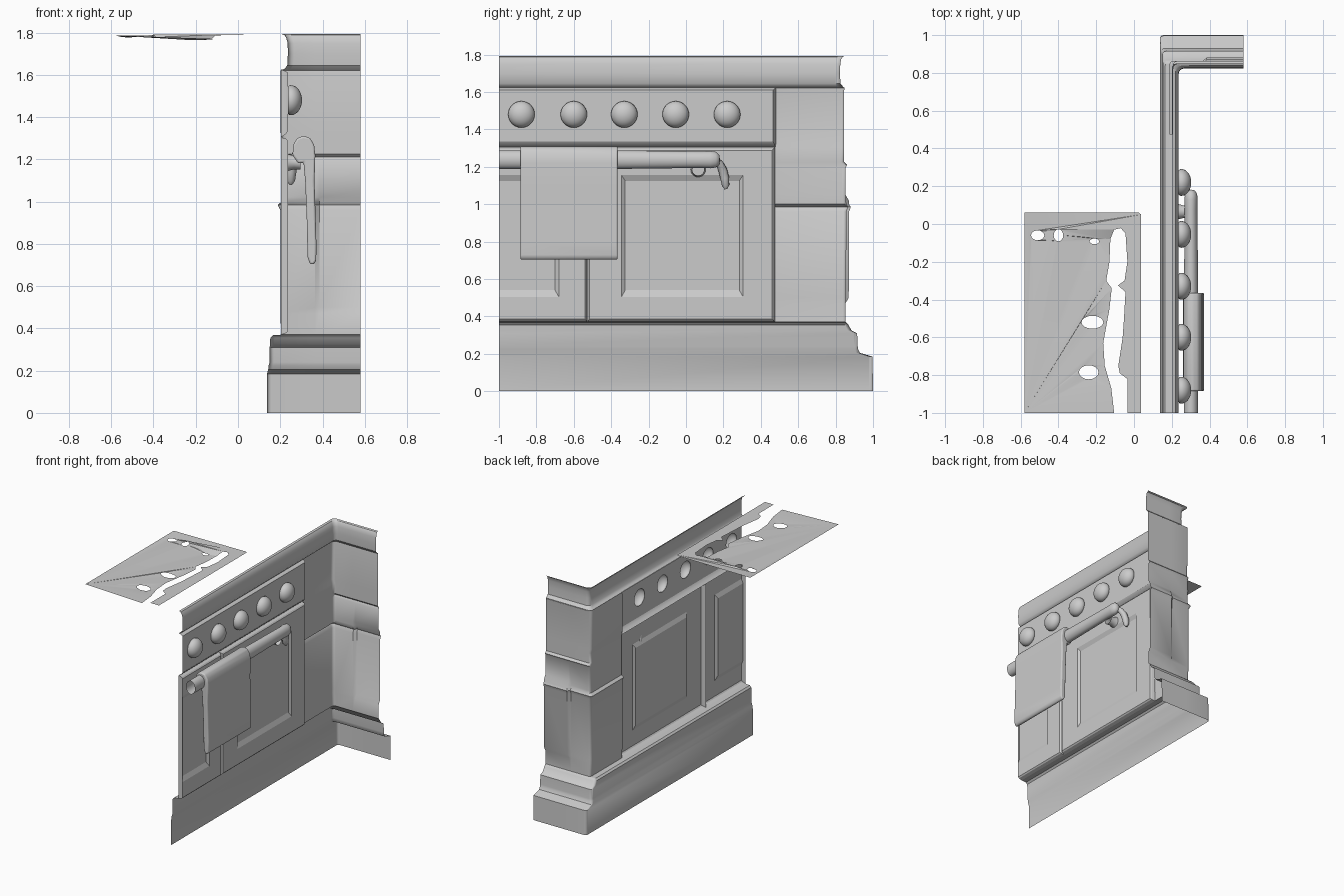
import bpy, bmesh, math
from mathutils import Vector

if "Cube" in bpy.data.objects:
    bpy.data.objects.remove(bpy.data.objects["Cube"])


def finish(name, bm, smooth=35, bevel=0):
    bmesh.ops.remove_doubles(bm, verts=bm.verts[:], dist=0.0004)
    bmesh.ops.recalc_face_normals(bm, faces=bm.faces[:])
    me = bpy.data.meshes.new(name)
    bm.to_mesh(me)
    bm.free()
    ob = bpy.data.objects.new(name, me)
    bpy.context.collection.objects.link(ob)
    if bevel:
        m = ob.modifiers.new("soft_edges", 'BEVEL')
        m.width, m.segments = bevel, 3
    bpy.ops.object.select_all(action='DESELECT')
    ob.select_set(True)
    bpy.context.view_layer.objects.active = ob
    bpy.ops.object.shade_smooth_by_angle(angle=math.radians(smooth))
    return ob


def loft(name, rows, closed=False, cap_end=False, smooth=35):
    bm = bmesh.new()
    rings = [[bm.verts.new(p) for p in r] for r in rows]
    n = len(rings[0])
    for a, b in zip(rings, rings[1:]):
        for i in range(n if closed else n - 1):
            j = (i + 1) % n
            bm.faces.new((a[i], a[j], b[j], b[i]))
    if cap_end:
        bm.faces.new(rings[-1])
    return finish(name, bm, smooth)


def corner_path(x, y, z, y_start, r=0.02, dent=0.0):
    # runs along the front, round the corner, then along the side return
    pts = [(x, y_start, z)]
    for k in range(5):
        a = math.pi / 2 * k / 4
        pts.append((x + r - r * math.cos(a), y - r + r * math.sin(a), z))
    return pts + [(0.365, y, z), (0.385, y + dent, z), (0.58, y + dent, z)]


def nested(name, rects):
    # concentric rectangles (y0, y1, z0, z1, x), joined into stepped relief
    rows = [[(x, a, c), (x, b, c), (x, b, d), (x, a, d)] for a, b, c, d, x in rects]
    return loft(name, rows, closed=True, cap_end=True, smooth=20)


def revolve(name, profile, centre, axis, n=28, flat=1.0):
    rows = []
    for t, r in profile:
        ring = []
        for k in range(n):
            a = 2 * math.pi * k / n
            p = (t, r * math.cos(a), r * math.sin(a)) if axis == 'x' else \
                (flat * r * math.cos(a), t, r * math.sin(a))
            ring.append(Vector(centre) + Vector(p))
        rows.append(ring)
    return loft(name, rows, closed=True, smooth=50)


def ellipse(u, v, ru, rv, n=24):
    return [(u + ru * math.cos(2 * math.pi * k / n), v + rv * math.sin(2 * math.pi * k / n))
            for k in range(n)]


def plate(name, loops, place):
    # flat sheet with holes, first loop is the outline
    cu = bpy.data.curves.new(name, 'CURVE')
    cu.dimensions, cu.fill_mode = '2D', 'BOTH'
    for lp in loops:
        s = cu.splines.new('POLY')
        s.points.add(len(lp) - 1)
        for p, (u, v) in zip(s.points, lp):
            p.co = (u, v, 0, 1)
        s.use_cyclic_u = True
    tmp = bpy.data.objects.new(name + "_outline", cu)
    bpy.context.collection.objects.link(tmp)
    dg = bpy.context.evaluated_depsgraph_get()
    me = bpy.data.meshes.new_from_object(tmp.evaluated_get(dg))
    bpy.data.objects.remove(tmp)
    bm = bmesh.new()
    bm.from_mesh(me)
    for v in bm.verts:
        v.co = place(v.co.x, v.co.y)
    return finish(name, bm)


# plinth: rows of (z, front x, side y)
base = [(0, .137, 1), (.185, .137, .997), (.205, .143, .93), (.225, .145, .92), (.24, .15, .918),
        (.31, .15, .915), (.325, .151, .885), (.355, .153, .868), (.368, .165, .857), (.37, .205, .853)]
loft("plinth", [corner_path(x, y, z, -1) for z, x, y in base])

# corner pillar and side return, with seams and the recessed side panel
wall = [(.37, .205, .853, 0), (.47, .2, .853, 0), (.50, .2, .853, .017), (.96, .2, .855, .017),
        (.985, .188, .864, .017), (1.0, .207, .855, .017), (1.02, .208, .853, .017),
        (1.05, .208, .853, 0), (1.195, .208, .853, 0), (1.21, .207, .862, 0), (1.225, .208, .846, 0),
        (1.30, .208, .846, 0), (1.33, .201, .846, 0), (1.61, .201, .846, 0), (1.625, .203, .849, 0)]
loft("corner_pillar", [corner_path(x, y, z, .475, dent=d) for z, x, y, d in wall])

# top cove moulding
cove = [(1.62, .205, .849), (1.63, .222, .838), (1.645, .233, .826), (1.70, .236, .823),
        (1.75, .235, .825), (1.775, .228, .83), (1.788, .22, .838), (1.793, .205, .85)]
loft("top_moulding", [corner_path(x, y, z, -1, .03) for z, x, y in cove])

# oven doors with recessed panels
nested("right_door", [(-.528, .475, .37, 1.305, .203), (-.522, .468, .378, 1.297, .228),
                      (-.515, .46, .387, 1.288, .236), (-.345, .305, .505, 1.155, .236),
                      (-.325, .285, .54, 1.125, .222)])
nested("left_door", [(-1, -.528, .37, 1.305, .203), (-1, -.534, .378, 1.297, .228),
                     (-1, -.541, .387, 1.288, .236), (-1, -.68, .505, 1.155, .236),
                     (-1, -.70, .54, 1.125, .222)])

# control panel with openings behind the knobs
knobs = [-.88, -.6, -.33, -.055, .22]
plate("control_panel", [[(-1, 1.335), (.465, 1.335), (.465, 1.61), (-1, 1.61)]] +
      [ellipse(y, 1.48, .062, .062) for y in knobs], lambda u, v: (.236, u, v))
rim = [[(-1, 1.305), (.48, 1.305), (.48, 1.625), (-1, 1.625)],
       [(-1, 1.318), (.473, 1.318), (.473, 1.618), (-1, 1.618)],
       [(-1, 1.335), (.465, 1.335), (.465, 1.61), (-1, 1.61)]]
loft("control_panel_rim", [[(x, y, z) for y, z in r] for r, x in zip(rim, (.203, .225, .236))])

# round knobs
knob = [(0, .062), (.005, .069), (.014, .071)]
knob += [(.014 + .053 * math.sin(a), .071 * math.cos(a))
         for a in [math.pi / 2 * k / 7 for k in range(1, 8)]]
for i, y in enumerate(knobs):
    revolve(f"knob_{i + 1}", knob, (.236, y, 1.48), 'x')

# towel rail, its mount and the hanging hook
revolve("towel_rail", [(-1, .05), (-.4, .05), (.08, .044), (.13, .046), (.16, .042), (.178, .025), (.182, 0)],
        (.302, 0, 1.238), 'y', flat=.76)
revolve("rail_mount", [(0, .04), (.03, .032), (.06, .034)], (.236, .065, 1.185), 'x')
cu = bpy.data.curves.new("rail_hook", 'CURVE')
cu.dimensions, cu.bevel_depth, cu.bevel_resolution, cu.use_fill_caps = '3D', .024, 3, True
s = cu.splines.new('POLY')
path = [(.29, .15, 1.24, .8), (.272, .18, 1.215, .9), (.258, .197, 1.18, 1), (.252, .207, 1.14, 1),
        (.25, .212, 1.1, .85), (.25, .214, 1.08, .3)]
s.points.add(len(path) - 1)
for p, (x, y, z, r) in zip(s.points, path):
    p.co, p.radius = (x, y, z, 1), r
s.use_smooth = True
bpy.context.collection.objects.link(bpy.data.objects.new("rail_hook", cu))

# towel folded over the rail
sec = [(.258, 1.22), (.262, 1.27), (.28, 1.3), (.31, 1.311), (.34, 1.302), (.36, 1.27), (.366, 1.22),
       (.362, 1.1), (.371, .8), (.37, .72), (.358, .702), (.34, .705), (.329, .74), (.326, .9),
       (.318, 1.1), (.31, 1.185), (.285, 1.18)]
bm = bmesh.new()
face = bm.faces.new([bm.verts.new((x, -.885, z)) for x, z in sec])
ext = bmesh.ops.extrude_face_region(bm, geom=[face], use_keep_orig=True)
bmesh.ops.translate(bm, vec=(0, .52, 0), verts=[v for v in ext["geom"] if isinstance(v, bmesh.types.BMVert)])
finish("towel", bm, smooth=60, bevel=.01)

# worktop sheet with a ragged slot and holes
outline = [(-.58, -1), (-.58, .06), (.025, .06), (.038, .05), (.038, -1), (-.035, -1), (-.035, -.82),
           (-.075, -.79), (-.083, -.75), (-.06, -.6), (-.053, -.5), (-.045, -.36), (-.085, -.325),
           (-.05, -.3), (-.035, -.2), (-.045, -.05), (-.07, -.022), (-.105, -.03), (-.125, -.08),
           (-.13, -.2), (-.147, -.3), (-.118, -.34), (-.13, -.45), (-.163, -.63), (-.155, -.75),
           (-.12, -.87), (-.105, -1)]
holes = [(-.22, -.52, .058, .034), (-.24, -.785, .052, .037), (-.51, -.06, .035, .026),
         (-.4, -.06, .025, .032), (-.21, -.092, .025, .015)]


def worktop_height(x, y):
    inner = -.57 < x < -.09 and y < -.03
    dip = .018 * math.exp(-((x + .2) / .15) ** 2) + .008 if inner else 0
    return (x, y, 1.79 - dip - (.004 if x < -.5 else 0))


plate("worktop", [outline] + [ellipse(*h, n=16) for h in holes], worktop_height)
